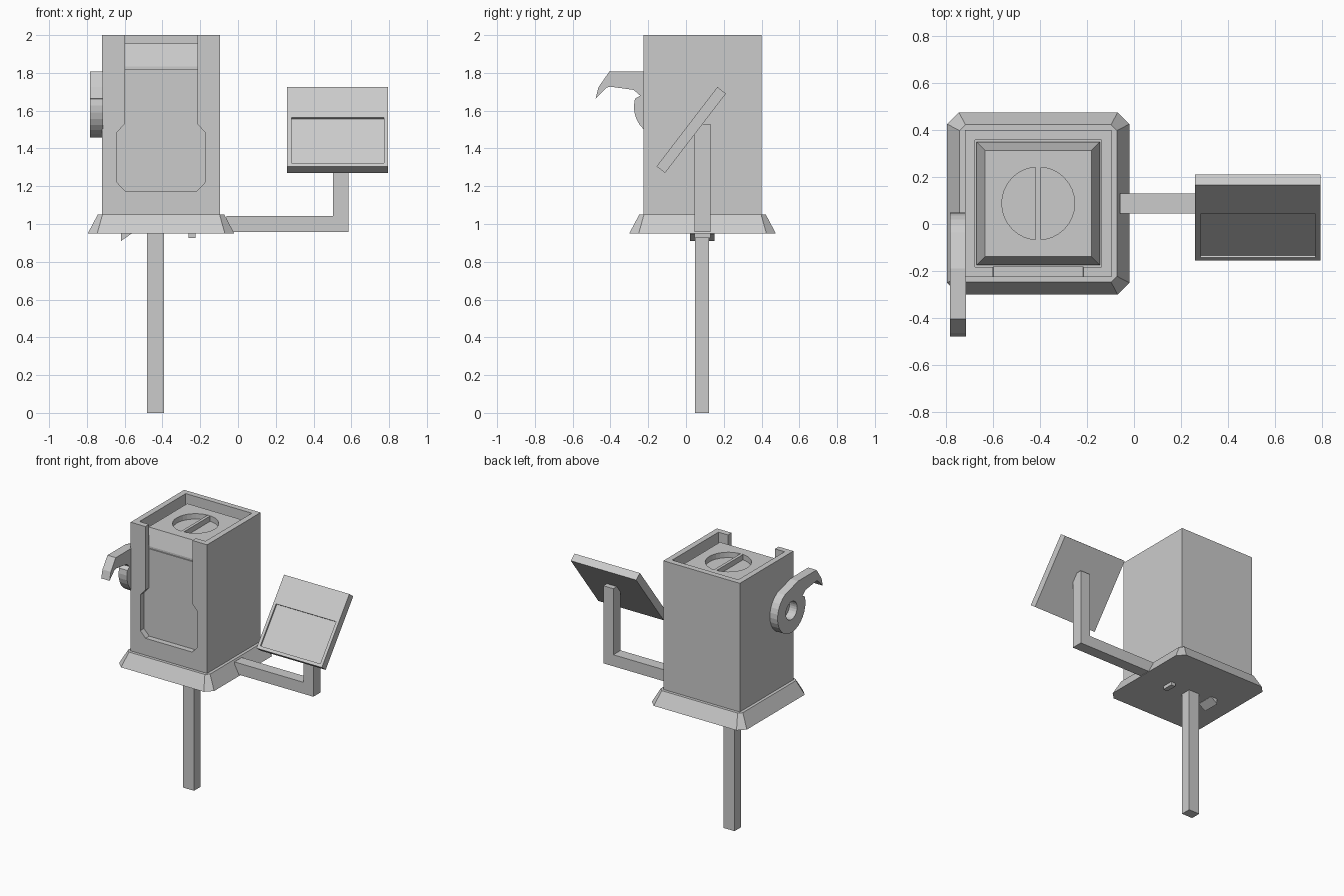
import bpy, bmesh, math
from mathutils import Vector

if "Cube" in bpy.data.objects:
    bpy.data.objects.remove(bpy.data.objects["Cube"])

CX, CY = -0.4075, 0.0875   # centre of the housing


def finish(name, bm):
    bmesh.ops.recalc_face_normals(bm, faces=bm.faces[:])
    me = bpy.data.meshes.new(name)
    bm.to_mesh(me)
    bm.free()
    ob = bpy.data.objects.new(name, me)
    bpy.context.collection.objects.link(ob)
    return ob


def loft(name, rings):
    bm = bmesh.new()
    loops = [[bm.verts.new(p) for p in r] for r in rings]
    n = len(loops[0])
    for a, b in zip(loops, loops[1:]):
        for i in range(n):
            j = (i + 1) % n
            bm.faces.new((a[i], a[j], b[j], b[i]))
    bm.faces.new(loops[0])
    bm.faces.new(loops[-1])
    return finish(name, bm)


def prism(name, pts, axis, a, b):
    def at(p, d):
        return {'x': (d, p[0], p[1]), 'y': (p[0], d, p[1]), 'z': (p[0], p[1], d)}[axis]
    return loft(name, [[at(p, d) for p in pts] for d in (a, b)])


def box(name, x0, x1, y0, y1, z0, z1):
    return prism(name, [(x0, y0), (x1, y0), (x1, y1), (x0, y1)], 'z', z0, z1)


def circle(u, v, r, n=32):
    return [(u + r * math.cos(2 * math.pi * i / n), v + r * math.sin(2 * math.pi * i / n))
            for i in range(n)]


def square(h, z, c=0.0):
    # Square ring around the housing centre, optionally with cut corners
    if c:
        pts = [(-h + c, -h), (h - c, -h), (h, -h + c), (h, h - c),
               (h - c, h), (-h + c, h), (-h, h - c), (-h, -h + c)]
    else:
        pts = [(-h, -h), (h, -h), (h, h), (-h, h)]
    return [(CX + x, CY + y, z) for x, y in pts]


def cut(ob, cutter):
    m = ob.modifiers.new("cut", 'BOOLEAN')
    m.operation = 'DIFFERENCE'
    m.solver = 'EXACT'
    m.object = cutter
    cutter.hide_render = True
    cutter.hide_set(True)


# Stake and flared base
box("stake", -0.482, -0.392, 0.047, 0.122, 0.0, 0.96)
loft("base", [square(0.388, 0.95, 0.05), square(0.335, 1.05, 0.025)])

# Small catches under the base
prism("left_catch", [(-0.62, 0.955), (-0.565, 0.955), (-0.565, 0.948), (-0.62, 0.91)], 'y', 0.02, 0.15)
box("right_catch", -0.262, -0.225, 0.045, 0.13, 0.925, 0.955)

# Housing with open top and keyhole-shaped front recess
housing = loft("housing", [square(0.3125, 1.045), square(0.3125, 2.0)])
cut(housing, loft("cavity_cutter", [square(0.27, 1.82), square(0.27, 2.1)]))
half = [(0.192, 2.1), (0.192, 1.53), (0.233, 1.485), (0.233, 1.22), (0.19, 1.175)]
outline = [(CX + x, z) for x, z in half] + [(CX - x, z) for x, z in reversed(half)]
cut(housing, prism("front_cutter", outline, 'y', -0.4, CY - 0.27))

# Bevelled top block with round finger well and grip bar
block = loft("top_block", [square(0.262, 1.815), square(0.262, 1.835), square(0.226, 1.955)])
cut(block, prism("well_cutter", circle(CX, CY, 0.155), 'z', 1.915, 2.1))
box("grip_bar", CX - 0.011, CX + 0.011, CY - 0.156, CY + 0.156, 1.91, 1.954)

# Hooked lever on the left side
cy, cz, r = -0.113, 1.62, 0.163
lever_pts = [(-0.277, 1.71), (-0.40, 1.727), (-0.42, 1.722), (-0.478, 1.665),
             (-0.463, 1.725), (-0.405, 1.808), (-0.19, 1.808)]
for i in range(21):
    t = math.radians(62 - i * (62 + 195) / 20)
    lever_pts.append((cy + r * math.cos(t), cz + r * math.sin(t)))
lever_pts.append((-0.243, 1.68))
lever = prism("lever", lever_pts, 'x', -0.783, -0.715)
cut(lever, prism("lever_hole_cutter", circle(cy, cz, 0.066, 24), 'x', -0.85, -0.719))

# L-shaped side arm
prism("arm", [(-0.06, 0.957), (0.585, 0.957), (0.585, 1.53), (0.503, 1.53),
              (0.503, 1.042), (-0.06, 1.042)], 'y', 0.044, 0.129)

# Tilted panel with shallow front recess
low, high = Vector((-0.156, 1.305)), Vector((0.166, 1.725))
up = (high - low).normalized()
out = Vector((-up.y, up.x))
length = (high - low).length


def slab(s0, s1, d0, d1):
    return [tuple(low + up * s + out * d) for s, d in ((s0, d0), (s1, d0), (s1, d1), (s0, d1))]


panel = prism("panel", slab(0, length, 0, -0.057), 'x', 0.26, 0.794)
cut(panel, prism("panel_cutter", slab(0.022, 0.325, 0.05, -0.012), 'x', 0.282, 0.772))
